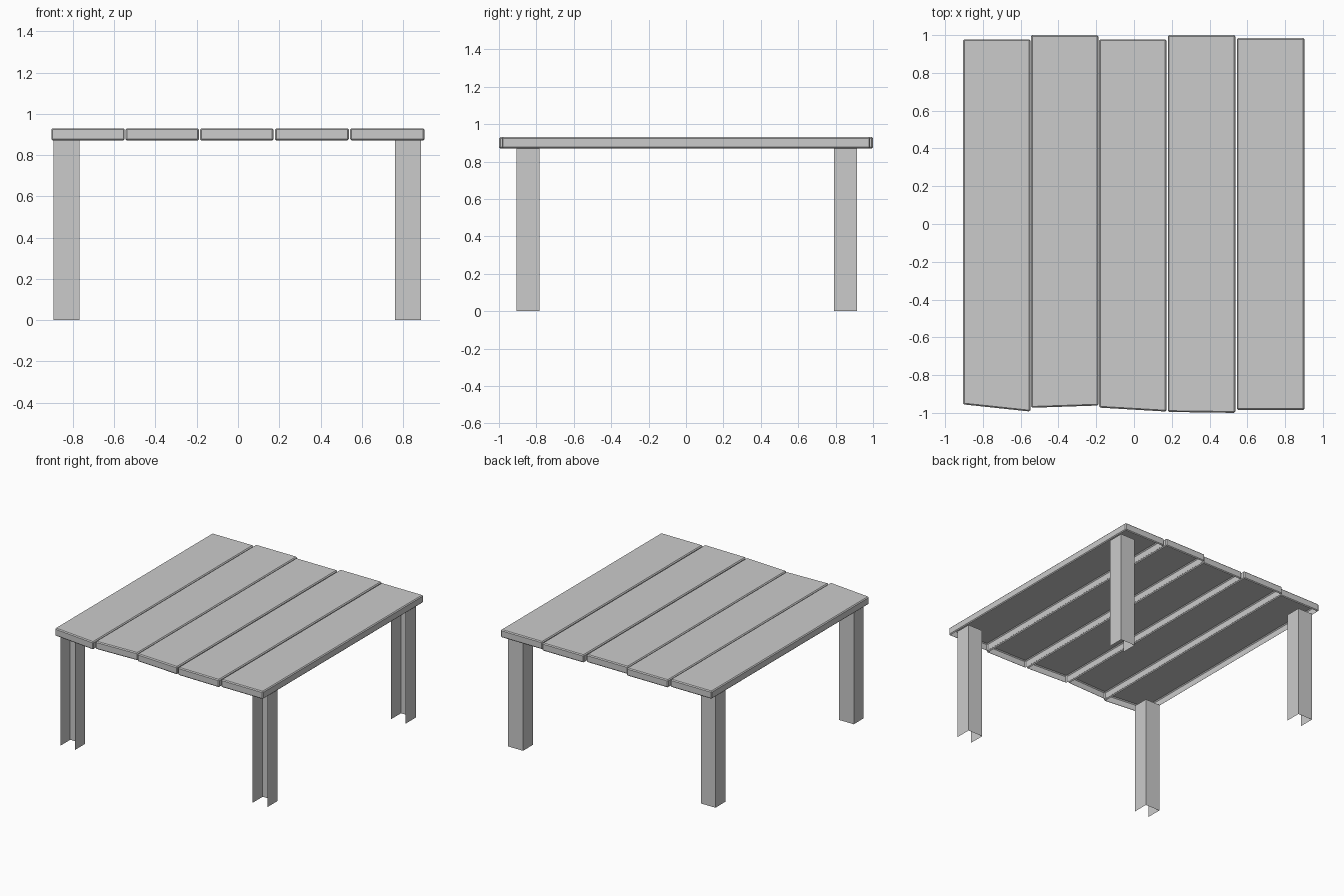
import bpy, bmesh

if "Cube" in bpy.data.objects:
    bpy.data.objects.remove(bpy.data.objects["Cube"])


def finish(name, bm):
    mesh = bpy.data.meshes.new(name)
    bm.to_mesh(mesh)
    bm.free()
    bpy.context.collection.objects.link(bpy.data.objects.new(name, mesh))


def plank(name, x0, x1, front_l, front_r, back, z0=0.87, z1=0.93):
    """Softly chamfered board, hollow and open underneath."""
    bm = bmesh.new()
    outline = [(x0, front_l), (x1, front_r), (x1, back), (x0, back)]
    base = bm.faces.new([bm.verts.new((x, y, z0)) for x, y in outline])
    ext = bmesh.ops.extrude_face_region(bm, geom=[base], use_keep_orig=True)
    for v in ext["geom"]:
        if isinstance(v, bmesh.types.BMVert):
            v.co.z = z1
    bmesh.ops.recalc_face_normals(bm, faces=bm.faces[:])
    bmesh.ops.bevel(bm, geom=bm.edges[:], offset=0.007, segments=1,
                    profile=0.5, affect='EDGES')
    bm.normal_update()
    bottom = [f for f in bm.faces if f.normal.z < -0.95]
    bmesh.ops.delete(bm, geom=bottom, context='FACES')
    finish(name, bm)


def leg(name, x0, x1, y0, y1, height=0.872):
    """Thin channel with two sides and a back, open at the front and ends."""
    bm = bmesh.new()
    path = [(x1, y0), (x1, y1), (x0, y1), (x0, y0)]
    low = [bm.verts.new((x, y, 0)) for x, y in path]
    high = [bm.verts.new((x, y, height)) for x, y in path]
    for i in range(3):
        bm.faces.new((low[i], low[i + 1], high[i + 1], high[i]))
    finish(name, bm)


# Table top boards: x range, front edge left and right, back edge
boards = [
    (-0.905, -0.549, -0.955, -0.993, 0.978),
    (-0.545, -0.189, -0.973, -0.961, 1.0),
    (-0.185, 0.172, -0.972, -0.993, 0.978),
    (0.179, 0.537, -0.995, -1.0, 1.0),
    (0.544, 0.903, -0.985, -0.985, 0.985),
]
for i, b in enumerate(boards):
    plank(f"top_plank_{i + 1}", *b)

# Four legs
for side, xs in (("left", (-0.893, -0.768)), ("right", (0.76, 0.887))):
    for end, ys in (("front", (-0.905, -0.783)), ("back", (0.791, 0.914))):
        leg(f"{end}_{side}_leg", *xs, *ys)
